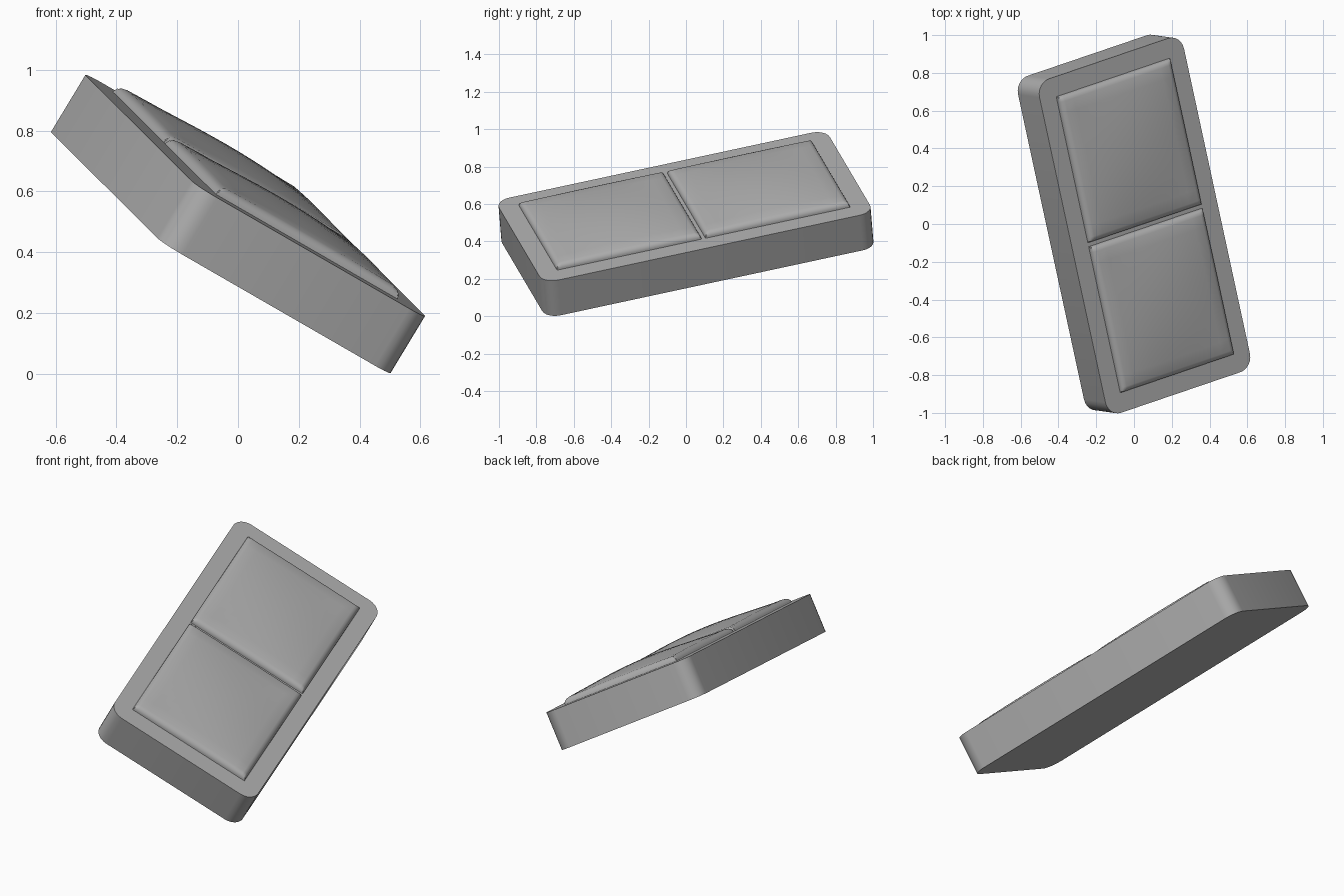
import bpy, bmesh, math
from mathutils import Matrix, Vector

if "Cube" in bpy.data.objects:
    bpy.data.objects.remove(bpy.data.objects["Cube"])

# Tilted frame of the body: width, length and thickness directions
U = Vector((0.831, 0.2825, -0.479)).normalized()
V = Vector((-0.2075, 0.956, 0.206))
V = (V - U * V.dot(U)).normalized()
N = U.cross(V)
TILT = Matrix((U, V, N)).transposed().to_4x4()
PLACE = Matrix.Translation((0, 0, 0.493)) @ TILT

HALF_W, HALF_L, THICK, RADIUS = 0.46, 0.924, 0.22, 0.08

grey = bpy.data.materials.new("warm grey")
grey.diffuse_color = (0.42, 0.42, 0.42, 1)
grey.use_nodes = True
grey.node_tree.nodes["Principled BSDF"].inputs["Base Color"].default_value = grey.diffuse_color


def add_object(name, bm):
    bmesh.ops.recalc_face_normals(bm, faces=bm.faces)
    mesh = bpy.data.meshes.new(name)
    bm.to_mesh(mesh)
    bm.free()
    mesh.transform(PLACE)
    mesh.materials.append(grey)
    obj = bpy.data.objects.new(name, mesh)
    bpy.context.collection.objects.link(obj)
    bpy.context.view_layer.objects.active = obj
    obj.select_set(True)
    bpy.ops.object.shade_smooth_by_angle(angle=math.radians(35))
    obj.select_set(False)
    return obj


# Slab with rounded corners
bm = bmesh.new()
bmesh.ops.create_cube(bm, size=1)
bmesh.ops.scale(bm, vec=(2 * HALF_W, 2 * HALF_L, THICK), verts=bm.verts)
corners = [e for e in bm.edges if abs(e.verts[0].co.z - e.verts[1].co.z) > 0.1]
bmesh.ops.bevel(bm, geom=corners, offset=RADIUS, segments=6, profile=0.5,
                affect='EDGES')
add_object("base_slab", bm)


def steps(half, count=12, rim=0.03):
    """Coordinates across a panel, closely spaced at its rounded rim."""
    edge = [half - rim * k for k in (0, 0.05, 0.2, 0.5)]
    inner = half - rim
    middle = [-inner + 2 * inner * i / count for i in range(count + 1)]
    return [-e for e in edge] + middle + edge[::-1]


def add_panel(name, centre_y, half_w, half_l):
    """Domed rocker panel with a rounded rim."""
    rim, rim_height, dome = 0.03, 0.03, 0.03
    xs, ys = steps(half_w), steps(half_l)
    bm = bmesh.new()
    rows = []
    for y in ys:
        row = []
        for x in xs:
            d = min(half_w - abs(x), half_l - abs(y)) / rim
            d = max(0, min(d, 1))
            h = rim_height * math.sqrt(1 - (1 - d) ** 2)
            h += dome * (1 - (x / half_w) ** 2) * (1 - (y / half_l) ** 2)
            row.append(bm.verts.new((x, y + centre_y, THICK / 2 + h)))
        rows.append(row)
    for a, b in zip(rows, rows[1:]):
        for i in range(len(xs) - 1):
            bm.faces.new((a[i], a[i + 1], b[i + 1], b[i]))
    # Flat underside closes the panel
    rim_edges = [e for e in bm.edges if e.is_boundary]
    bmesh.ops.contextual_create(bm, geom=rim_edges)
    return add_object(name, bm)


# Two panels side by side along the slab
for label, side in (("upper", 1), ("lower", -1)):
    add_panel(label + "_panel", side * 0.415, 0.36, 0.404)
